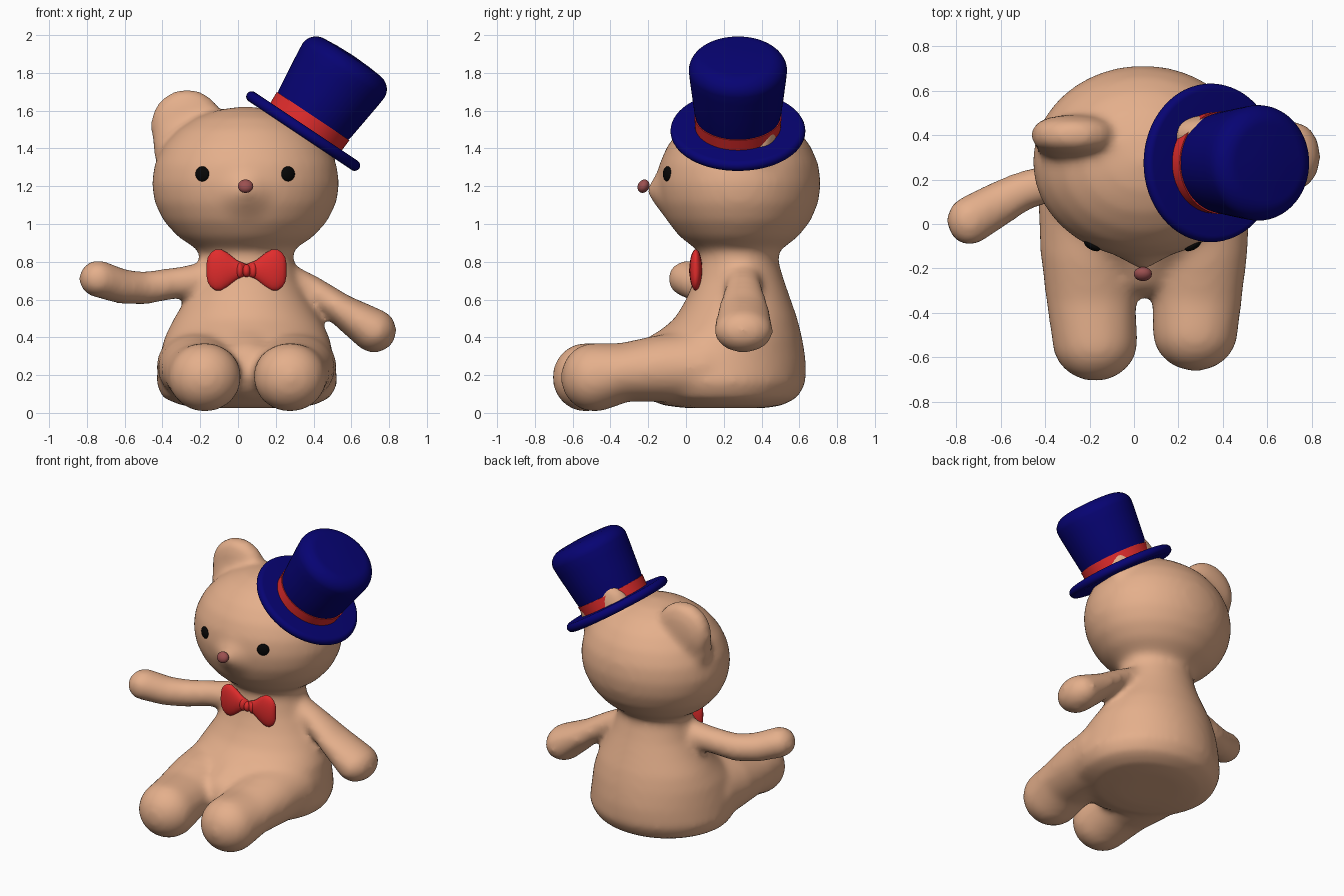
import bpy, bmesh
from math import cos, sin, pi, atan2, copysign
from mathutils import Matrix, Vector

CX = 0.04  # the head's mirror plane


def material(name, rgb):
    m = bpy.data.materials.new(name)
    m.diffuse_color = (*rgb, 1)
    return m


FUR = material("fur", (0.78, 0.43, 0.26))
NAVY = material("navy", (0.002, 0.001, 0.17))
RED = material("red", (0.75, 0.025, 0.025))
BLACK = material("black", (0.002, 0.002, 0.002))
ROSE = material("rose", (0.33, 0.08, 0.08))


def finish(name, bm, mat, matrix=None):
    me = bpy.data.meshes.new(name)
    bm.to_mesh(me)
    bm.free()
    for p in me.polygons:
        p.use_smooth = True
    ob = bpy.data.objects.new(name, me)
    bpy.context.collection.objects.link(ob)
    me.materials.append(mat)
    if matrix:
        ob.matrix_world = matrix
    return ob


def circle(n):
    return [(cos(2 * pi * i / n), sin(2 * pi * i / n)) for i in range(n)]


def loft(bm, rings):
    """Skin closed rings in order and cap both ends, normals outward."""
    loops = [[bm.verts.new(p) for p in ring] for ring in rings]
    n = len(loops[0])
    for a, b in zip(loops, loops[1:]):
        for i in range(n):
            bm.faces.new((a[i], a[(i + 1) % n], b[(i + 1) % n], b[i]))
    bm.faces.new(loops[0][::-1])
    bm.faces.new(loops[-1])


def blob(bm, c, r, y_power=1.0, rot=None, n=20):
    """Ellipsoid; y_power below 1 makes it flatter front and back."""
    rings = []
    for j in range(13):
        a = pi * (-0.5 + (j + 0.15) / 12.3)
        ring = []
        for u, v in circle(n):
            y = v * cos(a)
            p = Vector((u * cos(a) * r[0], copysign(abs(y) ** y_power, y) * r[1], sin(a) * r[2]))
            ring.append((rot @ p if rot else p) + Vector(c))
        rings.append(ring)
    loft(bm, rings)


def chain(bm, keys, steps=4):
    """Limb swept as overlapping ellipsoids; key = x, y, z, rx, ry, rz."""
    for a, b in zip(keys, keys[1:]):
        for i in range(steps + 1):
            k = [p + (q - p) * i / steps for p, q in zip(a, b)]
            blob(bm, k[:3], k[3:])


# Body: torso, head, ears, arms and legs fused into one soft skin
bm = bmesh.new()
torso = [  # z, x min, x max, y front, y back
    (0.025, -0.16, 0.25, 0.0, 0.42), (0.04, -0.30, 0.40, -0.12, 0.51),
    (0.08, -0.40, 0.49, -0.22, 0.59), (0.16, -0.435, 0.53, -0.28, 0.635),
    (0.28, -0.42, 0.51, -0.28, 0.635), (0.40, -0.39, 0.485, -0.18, 0.615),
    (0.50, -0.34, 0.435, -0.06, 0.59), (0.60, -0.28, 0.375, 0.0, 0.555),
    (0.70, -0.23, 0.325, 0.04, 0.52), (0.80, -0.205, 0.295, 0.065, 0.49),
    (0.92, -0.20, 0.29, 0.08, 0.48)]
loft(bm, [[((a + b) / 2 + (b - a) / 2 * u, (c + d) / 2 + (d - c) / 2 * v, z)
           for u, v in circle(48)] for z, a, b, c, d in torso])
chain(bm, [(0.045, 0.12, 0.36, 0.28, 0.2, 0.2), (0.045, -0.2, 0.23, 0.17, 0.13, 0.155)], 6)
blob(bm, (CX, 0.28, 1.215), (0.498, 0.435, 0.408), n=40)
chain(bm, [(CX, 0.10, 1.19, 0.34, 0.245, 0.29), (CX, -0.165, 1.175, 0.04, 0.045, 0.045)], 14)
for s in (-1, 1):
    blob(bm, (CX + s * 0.31, 0.4, 1.52), (0.195, 0.092, 0.195), 0.7, n=32)
    blob(bm, (CX + s * 0.305, 0.38, 1.42), (0.188, 0.10, 0.2), 0.8, n=32)
chain(bm, [(-0.12, 0.23, 0.71, 0.10, 0.10, 0.10), (-0.35, 0.19, 0.685, 0.09, 0.09, 0.085),
           (-0.50, 0.15, 0.66, 0.09, 0.09, 0.09), (-0.62, 0.085, 0.67, 0.10, 0.105, 0.094),
           (-0.74, 0.015, 0.71, 0.105, 0.115, 0.10)])
chain(bm, [(0.19, 0.30, 0.74, 0.10, 0.10, 0.085), (0.38, 0.305, 0.665, 0.075, 0.10, 0.07),
           (0.55, 0.305, 0.545, 0.09, 0.14, 0.085), (0.72, 0.305, 0.435, 0.122, 0.16, 0.118)])
for s, fx, fy in ((-1, -0.175, -0.53), (1, 0.275, -0.485)):
    hip = 0.045 + s * 0.25
    chain(bm, [(hip, 0.10, 0.245, 0.23, 0.2, 0.20), (hip, -0.12, 0.235, 0.22, 0.2, 0.18),
               (hip - s * 0.01, -0.33, 0.215, 0.205, 0.17, 0.155),
               (fx, fy, 0.188, 0.195, 0.18, 0.184)], 6)
body = finish("body", bm, FUR)
rm = body.modifiers.new("fuse", "REMESH")
rm.mode = "VOXEL"
rm.voxel_size = 0.02
rm.use_smooth_shade = True
sm = body.modifiers.new("soften", "SMOOTH")
sm.factor = 0.5
sm.iterations = 18

# Eyes and nose
for s, side in ((-1, "left"), (1, "right")):
    bm = bmesh.new()
    blob(bm, (CX - 0.002 + s * 0.227, -0.098, 1.265), (0.04, 0.018, 0.04), 1.0,
         Matrix.Rotation(s * 0.5, 3, "Z"))
    finish(side + "_eye", bm, BLACK)
bm = bmesh.new()
blob(bm, (CX, -0.225, 1.2), (0.041, 0.03, 0.037), 1.0, Matrix.Rotation(-0.5, 3, "X"))
finish("nose", bm, ROSE)

# Bow tie: two flared wings, a knot and its folds
bm = bmesh.new()
wing = [(0.0, 0.03, 0.018), (0.05, 0.05, 0.026), (0.10, 0.09, 0.032), (0.135, 0.109, 0.034),
        (0.165, 0.108, 0.031), (0.19, 0.09, 0.025), (0.205, 0.066, 0.016), (0.211, 0.035, 0.006)]
for s in (-1, 1):
    loft(bm, [[(0.045 + s * x, 0.052 + s * ry * u, 0.757 + rz * v) for u, v in circle(32)]
              for x, rz, ry in wing])
    blob(bm, (0.045 + s * 0.036, 0.045, 0.755), (0.022, 0.026, 0.04))
bmesh.ops.recalc_face_normals(bm, faces=bm.faces)
finish("bow_wings", bm, RED)
bm = bmesh.new()
blob(bm, (0.045, 0.045, 0.753), (0.022, 0.03, 0.034))
finish("bow_knot", bm, RED)

# Top hat: lathed parts on a tilted axis
tilt = Matrix.Translation((0.345, 0.275, 1.492)) @ Matrix.Rotation(atan2(0.38, 0.57), 4, "Y")


def lathe(name, profile, mat):
    bm = bmesh.new()
    loft(bm, [[(r * u, r * v, h) for u, v in circle(64)] for r, h in profile])
    finish(name, bm, mat, tilt).data.set_sharp_from_angle(angle=0.7)


rim = [(0.328 + 0.029 * cos(a), 0.029 * sin(a)) for a in [pi * (i / 10 - 0.5) for i in range(11)]]
lathe("hat_brim", [(0.1, -0.029)] + rim + [(0.1, 0.029)], NAVY)
lathe("hat_band", [(0.226, 0.01), (0.231, 0.095), (0.2, 0.095)], RED)
top = [(0.168 + 0.092 * cos(a), 0.385 + 0.085 * sin(a)) for a in [pi / 20 * i for i in range(11)]]
lathe("hat_crown", [(0.222, 0.08), (0.23, 0.12), (0.242, 0.22), (0.255, 0.33)] + top
      + [(0.1, 0.476), (0.02, 0.479)], NAVY)
